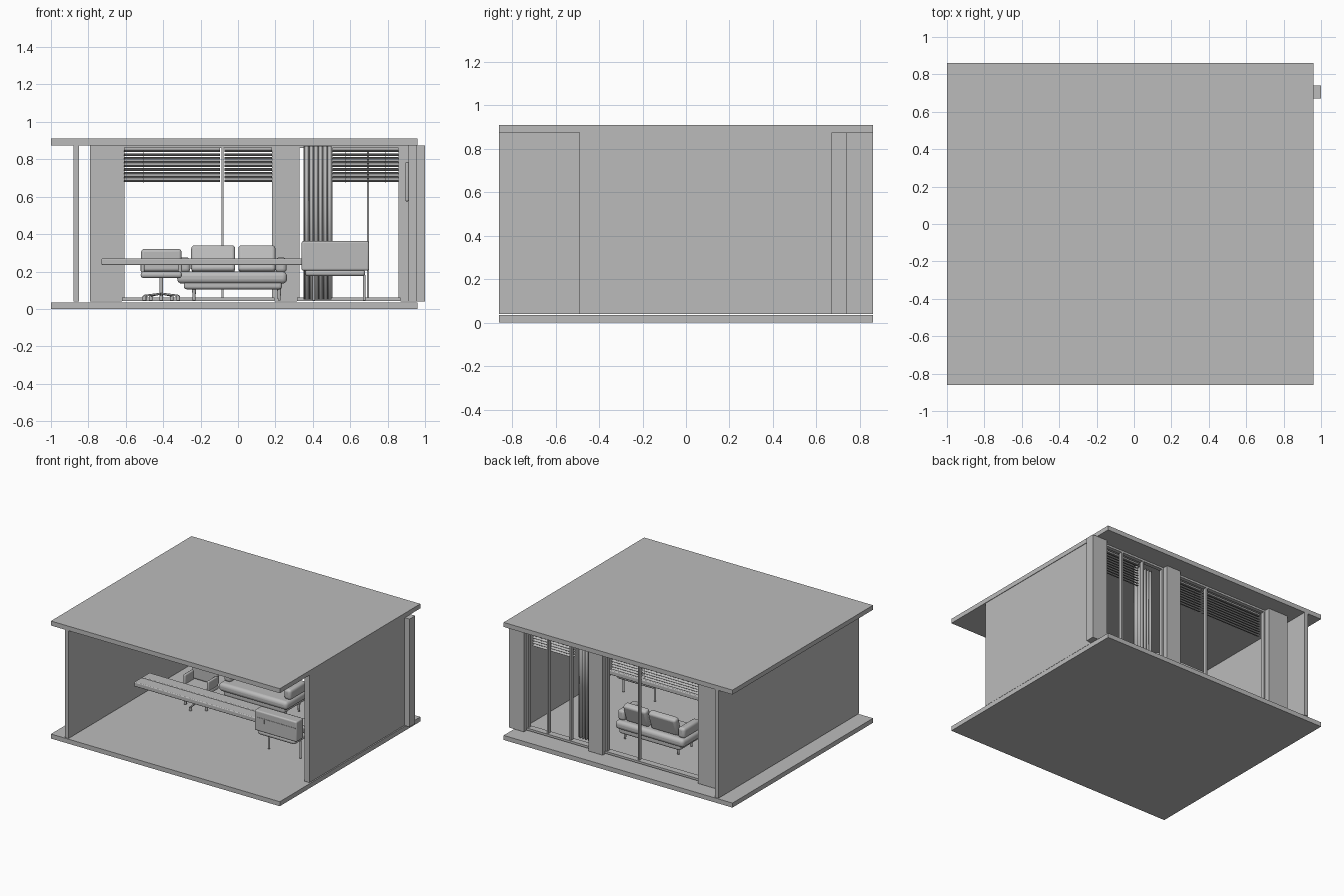
import bpy, bmesh, math
from mathutils import Matrix

default = bpy.data.objects.get("Cube")
if default:
    bpy.data.objects.remove(default, do_unlink=True)

# single flat colour
grey = bpy.data.materials.new("plain_grey")
grey.use_nodes = True
tone = (0.5, 0.5, 0.5, 1)
grey.diffuse_color = tone
grey.node_tree.nodes["Principled BSDF"].inputs["Base Color"].default_value = tone


def finish(name, bm, bevel=0, smooth=False):
    bmesh.ops.recalc_face_normals(bm, faces=bm.faces)
    mesh = bpy.data.meshes.new(name)
    bm.to_mesh(mesh)
    bm.free()
    mesh.materials.append(grey)
    obj = bpy.data.objects.new(name, mesh)
    bpy.context.collection.objects.link(obj)
    if bevel:
        mod = obj.modifiers.new("rounding", "BEVEL")
        mod.width = bevel
        mod.segments = 4
    if bevel or smooth:
        bpy.ops.object.select_all(action='DESELECT')
        obj.select_set(True)
        bpy.context.view_layer.objects.active = obj
        bpy.ops.object.shade_smooth_by_angle(angle=math.radians(35))
    return obj


def box(name, x, y, z, bevel=0, tilt=0):
    """Box from ranges, optionally tilted about the x axis."""
    bm = bmesh.new()
    size = [r[1] - r[0] for r in (x, y, z)]
    bmesh.ops.create_cube(bm, size=1, matrix=Matrix.Diagonal((*size, 1)))
    obj = finish(name, bm, bevel)
    obj.location = [(r[0] + r[1]) / 2 for r in (x, y, z)]
    obj.rotation_euler.x = math.radians(tilt)
    return obj


def rod(name, x, y, z, r1, r2=None):
    bm = bmesh.new()
    bmesh.ops.create_cone(bm, cap_ends=True, segments=16, radius1=r1,
                          radius2=r2 or r1, depth=z[1] - z[0])
    obj = finish(name, bm, smooth=True)
    obj.location = (x, y, (z[0] + z[1]) / 2)
    return obj


# slabs and walls
FLOOR, TOP = 0.045, 0.875
tall = (FLOOR, TOP)
box("floor_slab", (-1, 0.96), (-0.86, 0.86), (0, 0.035))
box("roof_slab", (-1, 0.96), (-0.86, 0.86), (TOP, 0.91))
box("right_side_wall", (-0.88, -0.85), (-0.86, 0.86), (0.04, TOP))
box("left_side_wall", (0.912, 0.956), (-0.49, 0.67), (0.04, TOP))

# rear posts
for i, span in enumerate([(-0.79, -0.62), (0.195, 0.315), (0.87, 1.0)]):
    box(f"rear_post_{i}", span, (0.67, 0.74), (0.04, TOP))

# window frames
for i, x in enumerate([-0.614, -0.083, 0.188, 0.322, 0.5, 0.695, 0.864]):
    box(f"window_mullion_{i}", (x - 0.006, x + 0.006), (0.67, 0.7), tall)
for side, span in (("right", (-0.62, 0.195)), ("left", (0.315, 0.87))):
    box(f"{side}_window_sill", span, (0.66, 0.71), (0.043, 0.06))
    box(f"{side}_window_head", span, (0.67, 0.7), (0.86, TOP))

# slatted blinds
for name, span in (("wide", (-0.61, -0.095)), ("middle", (-0.072, 0.182)), ("end", (0.505, 0.857))):
    box(f"{name}_blind_rail", span, (0.63, 0.655), (0.85, 0.862))
    for i in range(9):
        z = 0.685 + i * 0.02
        box(f"{name}_blind_slat_{i}", span, (0.627, 0.657), (z - 0.001, z + 0.001), tilt=-25)
    for t in (0.2, 0.8):
        x = span[0] + t * (span[1] - span[0])
        box(f"{name}_blind_cord", (x - 0.001, x + 0.001), (0.64, 0.642), (0.672, 0.86))

# pleated curtain
bm = bmesh.new()
previous = None
steps = 72
for i in range(steps + 1):
    t = i / steps
    x = 0.35 + 0.148 * t
    y = 0.6 + 0.018 * math.sin(t * math.tau * 6)
    pair = [bm.verts.new((x, y, z)) for z in (0.05, 0.87)]
    if previous:
        bm.faces.new((previous[0], pair[0], pair[1], previous[1]))
    previous = pair
curtain = finish("curtain", bm, smooth=True)
curtain.modifiers.new("cloth_thickness", "SOLIDIFY").thickness = 0.003

# wall panel
box("wall_screen", (0.895, 0.912), (0.0, 0.37), (0.575, 0.785), 0.007)

# long desk
box("desk_front_plank", (-0.73, 0.69), (-0.23, -0.137), (0.235, 0.27), 0.006)
box("desk_back_plank", (-0.73, 0.69), (-0.133, -0.04), (0.235, 0.27), 0.006)

# cabinet end
box("cabinet_body", (0.34, 0.7), (-0.285, -0.2), (0.205, 0.362), 0.01)
box("cabinet_tray", (0.36, 0.68), (-0.28, -0.12), (0.175, 0.21), 0.015)
box("cabinet_drawer_line", (0.36, 0.69), (-0.288, -0.284), (0.308, 0.312))
box("cabinet_pull", (0.42, 0.426), (-0.288, -0.284), (0.275, 0.31))
for x in (0.405, 0.675):
    rod("cabinet_leg", x, -0.2, (FLOOR, 0.18), 0.008)

# sofa
box("sofa_base", (-0.29, 0.235), (0.23, 0.49), (0.105, 0.15), 0.015)
box("sofa_seat", (-0.325, 0.262), (0.22, 0.5), (0.135, 0.2), 0.025)
for x in (-0.25, 0.002):
    box("sofa_back_cushion", (x, x + 0.235 if x < 0 else 0.2), (0.42, 0.475), (0.195, 0.34), 0.018, tilt=-18)
for x in (-0.315, 0.2):
    box("sofa_arm", (x, x + 0.06), (0.27, 0.47), (0.195, 0.275), 0.02)
for x in (-0.235, 0.22):
    for y in (0.27, 0.43):
        rod("sofa_leg", x, y, (FLOOR, 0.11), 0.007, 0.011)

# swivel chair
CX, CY = -0.41, 0.1
box("chair_seat", (CX - 0.11, CX + 0.11), (CY - 0.1, CY + 0.1), (0.165, 0.2), 0.015)
box("chair_back", (CX - 0.108, CX + 0.108), (CY + 0.07, CY + 0.11), (0.2, 0.32), 0.016)
for s in (-1, 1):
    x = CX + s * 0.1
    box("chair_arm", (x - 0.01, x + 0.01), (CY - 0.03, CY + 0.09), (0.195, 0.27), 0.008)
rod("chair_column", CX, CY, (0.07, 0.17), 0.01)
for i in range(5):
    a = math.tau * i / 5 - math.pi / 2
    dx, dy = math.cos(a), math.sin(a)
    spoke = box("chair_spoke", (-0.05, 0.05), (-0.006, 0.006), (-0.005, 0.005), 0.003)
    spoke.location = (CX + dx * 0.05, CY + dy * 0.05, 0.076)
    spoke.rotation_euler = (0, 0.12, a)
    rod("chair_castor", CX + dx * 0.095, CY + dy * 0.095, (FLOOR, 0.07), 0.01)
